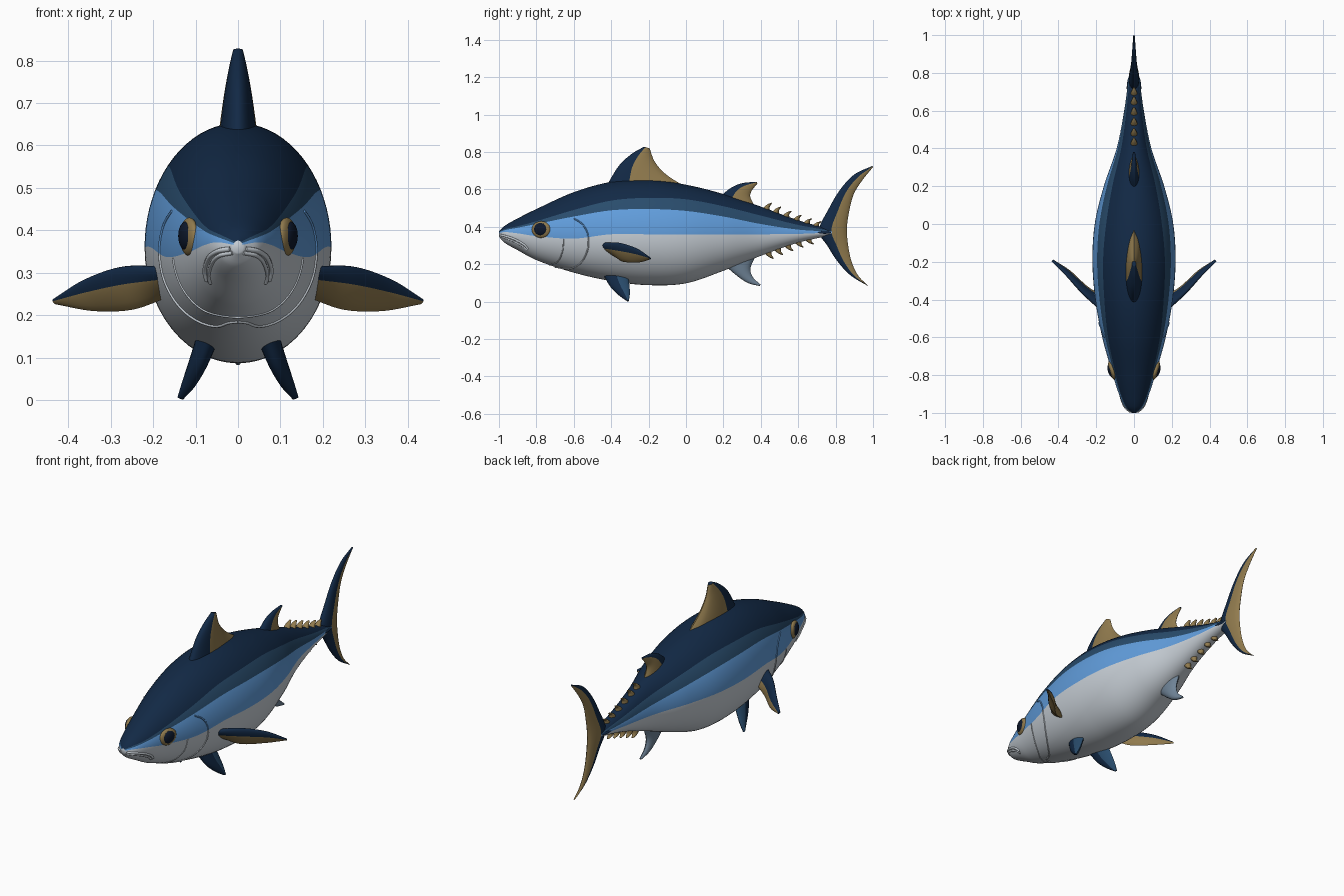
import bpy, bmesh, math
from mathutils import Vector, Matrix

if "Cube" in bpy.data.objects:
    bpy.data.objects.remove(bpy.data.objects["Cube"])


def material(name, r, g, b):
    m = bpy.data.materials.new(name)
    m.diffuse_color = (r, g, b, 1)
    m.use_nodes = True
    m.node_tree.nodes["Principled BSDF"].inputs["Base Color"].default_value = m.diffuse_color
    return m


NAVY = material("navy back", 0.006, 0.022, 0.06)
MID = material("mid blue band", 0.022, 0.072, 0.15)
LIGHT = material("light blue side", 0.12, 0.34, 0.72)
WHITE = material("silver belly", 0.58, 0.63, 0.68)
GOLD = material("gold fin", 0.28, 0.195, 0.075)
GREY = material("grey blue fin", 0.16, 0.23, 0.31)
BLACK = material("pupil dark", 0.004, 0.009, 0.025)

# Body stations: y, top, bottom, widest height, half width, navy / mid / light lower edges
STATIONS = [
    (-1.0, .376, .347, .360, .012, .373, .370, .366),
    (-.97, .405, .315, .360, .048, .388, .382, .372),
    (-.90, .445, .275, .360, .080, .403, .395, .365),
    (-.80, .495, .222, .360, .112, .430, .415, .350),
    (-.60, .585, .155, .360, .168, .490, .455, .337),
    (-.40, .640, .110, .360, .205, .540, .488, .360),
    (-.20, .652, .088, .360, .220, .555, .495, .360),
    (0.00, .625, .098, .360, .208, .547, .485, .360),
    (0.20, .575, .165, .360, .160, .510, .455, .360),
    (0.40, .508, .245, .360, .092, .460, .415, .360),
    (0.60, .435, .315, .365, .052, .410, .385, .362),
    (0.78, .385, .355, .370, .028, .378, .374, .370),
]


def hermite(rows, x):
    """Smooth interpolation of rows whose first entry is the key."""
    n = len(rows)
    i = max(k for k in range(n - 1) if k == 0 or rows[k][0] <= x + 1e-9)
    a, b = rows[i], rows[i + 1]
    p, q = rows[max(i - 1, 0)], rows[min(i + 2, n - 1)]
    h = b[0] - a[0]
    t = (x - a[0]) / h
    out = []
    for k in range(1, len(a)):
        ma = (b[k] - p[k]) / (b[0] - p[0]) * h
        mb = (q[k] - a[k]) / (q[0] - a[0]) * h
        out.append((2*t**3 - 3*t*t + 1) * a[k] + (t**3 - 2*t*t + t) * ma
                   + (3*t*t - 2*t**3) * b[k] + (t**3 - t*t) * mb)
    return out


def surface_x(y, z):
    top, bot, wz, w = hermite(STATIONS, y)[:4]
    t = (z - wz) / ((top - wz) if z > wz else (wz - bot))
    return w * math.sqrt(max(0, 1 - t * t))


def finish(name, bm, mats, mirror=False, angle=50):
    bmesh.ops.recalc_face_normals(bm, faces=bm.faces)
    me = bpy.data.meshes.new(name)
    bm.to_mesh(me)
    bm.free()
    ob = bpy.data.objects.new(name, me)
    bpy.context.collection.objects.link(ob)
    for m in mats:
        me.materials.append(m)
    bpy.ops.object.select_all(action='DESELECT')
    ob.select_set(True)
    bpy.context.view_layer.objects.active = ob
    bpy.ops.object.shade_smooth_by_angle(angle=math.radians(angle))
    if mirror:
        ob.modifiers.new("mirror", 'MIRROR')
    return ob


# Body: full rings whose segments follow the colour bands
bm = bmesh.new()
COUNTS = (10, 3, 6, 14)
bands = [i for i, c in enumerate(COUNTS) for _ in range(c)]
bands += bands[::-1]
rings = []
for r in range(131):
    y = -1 + 1.78 * (r / 130) ** 1.3
    top, bot, wz, w, *edges = hermite(STATIONS, y)
    ang = [math.pi / 2]
    for e in edges:
        t = (e - wz) / ((top - wz) if e > wz else (wz - bot))
        ang.append(math.asin(max(-1, min(1, t))))
    ang.append(-math.pi / 2)
    th = [ang[i] + (ang[i + 1] - ang[i]) * k / c for i, c in enumerate(COUNTS) for k in range(c)]
    th.append(-math.pi / 2)
    half = [(w * math.cos(a), wz + math.sin(a) * ((top - wz) if a > 0 else (wz - bot))) for a in th]
    loop = half + [(-x, z) for x, z in half[-2:0:-1]]
    rings.append([bm.verts.new((x, y, z)) for x, z in loop])
n = len(rings[0])
for A, B in zip(rings, rings[1:]):
    for i in range(n):
        f = bm.faces.new((A[i], A[(i + 1) % n], B[(i + 1) % n], B[i]))
        f.material_index = bands[i]
bm.faces.new(rings[0]).material_index = 3
bm.faces.new(rings[-1])
finish("body", bm, (NAVY, MID, LIGHT, WHITE))


def fin(name, lead, trail, thick, normal, split, mats, mirror=False, steps=24):
    """Lens-section fin lofted from root to tip between two edges."""
    bm = bmesh.new()
    nrm = Vector(normal).normalized()
    rows = [(i, *a, *b, t) for i, (a, b, t) in enumerate(zip(lead, trail, thick))]
    us = [split * (k / 6) ** 2 for k in range(7)] + [split + (1 - split) * k / 7 for k in range(1, 8)]
    sec = [(u, 1) for u in us] + [(u, -1) for u in us[-2:0:-1]]
    m = len(sec)
    loops = []
    for s in range(steps + 1):
        v = hermite(rows, (len(rows) - 1) * s / steps)
        a, b, t = Vector(v[:3]), Vector(v[3:6]), v[6]
        loops.append([bm.verts.new(a.lerp(b, u) + nrm * (side * t * 2.2 * u**.5 * (1 - u)**.7))
                      for u, side in sec])
    for A, B in zip(loops, loops[1:]):
        for i in range(m):
            j = (i + 1) % m
            f = bm.faces.new((A[i], A[j], B[j], B[i]))
            f.material_index = int((sec[i][0] + sec[j][0]) / 2 > split)
    bm.faces.new(loops[0])
    bm.faces.new(loops[-1])
    return finish(name, bm, mats, mirror)


def flat(pts):
    return [(0, y, z) for y, z in pts]


# Fins on the centre line
X = (1, 0, 0)
fin("first_dorsal_fin", flat([(-.43, .61), (-.36, .725), (-.29, .79), (-.225, .828)]),
    flat([(.02, .60), (-.10, .675), (-.165, .745), (-.195, .82)]),
    (.05, .036, .024, .012), X, .27, (NAVY, GOLD))
fin("second_dorsal_fin", flat([(.18, .56), (.24, .608), (.30, .633), (.378, .641)]),
    flat([(.375, .50), (.345, .555), (.35, .59), (.382, .632)]),
    (.03, .022, .014, .006), X, .3, (NAVY, GOLD))
fin("anal_fin", flat([(.20, .20), (.27, .14), (.33, .10), (.395, .083)]),
    flat([(.375, .25), (.345, .18), (.358, .13), (.398, .092)]),
    (.03, .022, .014, .006), X, .3, (GREY, GREY))
fin("tail_fin",
    flat([(.995, .725), (.90, .68), (.825, .60), (.765, .50), (.71, .38),
          (.755, .30), (.81, .215), (.88, .14), (.97, .085)]),
    flat([(1.0, .72), (.94, .645), (.895, .57), (.87, .47), (.86, .385),
          (.867, .30), (.885, .215), (.92, .14), (.975, .083)]),
    (.004, .010, .015, .021, .028, .021, .015, .010, .004), X, .45, (NAVY, GOLD), steps=48)

# Rows of finlets above and below the tail
for side, ys in ((1, (.42, .47, .525, .58, .635, .685)), (-1, (.43, .48, .535, .59, .645))):
    for k, y in enumerate(ys):
        z = hermite(STATIONS, y)[0 if side > 0 else 1]
        s = 1 - .06 * k
        fin("finlet_%s_%d" % ("top" if side > 0 else "bottom", k + 1),
            flat([(y - .02, z - .012 * side), (y + .01, z + .016 * side * s), (y + .036, z + .028 * side * s)]),
            flat([(y + .03, z - .022 * side), (y + .027, z + .004 * side), (y + .039, z + .023 * side * s)]),
            (.02, .014, .005), X, .2, (GOLD, GOLD), steps=6)

# Paired fins
fin("pectoral_fins",
    [(.17, -.45, .315), (.27, -.36, .315), (.36, -.265, .285), (.435, -.195, .238)],
    [(.17, -.38, .24), (.25, -.335, .213), (.34, -.25, .21), (.43, -.19, .226)],
    (.026, .02, .014, .006), (.66, -.75, 0), .42, (NAVY, GOLD), True)
fin("pelvic_fins",
    [(.07, -.44, .14), (.092, -.405, .08), (.113, -.36, .035), (.135, -.315, .003)],
    [(.08, -.31, .14), (.1, -.303, .09), (.12, -.30, .045), (.138, -.305, .005)],
    (.026, .022, .016, .007), (.92, 0, .38), .5, (NAVY, MID), True)


# Eyes and tail keels
def ellipsoids(name, centre, radii, turn, mat):
    bm = bmesh.new()
    mtx = (Matrix.Translation(centre) @ Matrix.Rotation(math.radians(turn), 4, 'Z')
           @ Matrix.Diagonal((*radii, 1)))
    bmesh.ops.create_uvsphere(bm, u_segments=32, v_segments=20, radius=1, matrix=mtx)
    finish(name, bm, (mat,), True)


ex = surface_x(-.775, .385)
ellipsoids("eye_rings", (ex - .003, -.775, .385), (.018, .052, .045), -17, GOLD)
ellipsoids("pupils", (ex + .005, -.778, .387), (.0155, .036, .034), -17, BLACK)
ellipsoids("tail_keels", (.024, .735, .37), (.014, .05, .009), 5, NAVY)


# Mouth and gill cover ridges that follow the body surface
def ridge(name, pts, mat, radius=.004):
    cu = bpy.data.curves.new(name, 'CURVE')
    cu.dimensions = '3D'
    cu.bevel_depth = radius
    cu.bevel_resolution = 2
    cu.use_fill_caps = True
    rows = [(i, y, z) for i, (y, z) in enumerate(pts)]
    sp = cu.splines.new('POLY')
    sp.points.add(30)
    for k, p in enumerate(sp.points):
        y, z = hermite(rows, (len(rows) - 1) * k / 30)
        p.co = (surface_x(max(y, -1), z), y, z, 1)
    cu.materials.append(mat)
    ob = bpy.data.objects.new(name, cu)
    bpy.context.collection.objects.link(ob)
    ob.modifiers.new("mirror", 'MIRROR')


ridge("upper_lip", [(-.995, .356), (-.97, .351), (-.92, .335), (-.87, .308), (-.845, .282)], WHITE, .006)
ridge("lower_lip", [(-.995, .347), (-.965, .339), (-.92, .321), (-.875, .297), (-.85, .276)], WHITE, .005)
ridge("gill_cover_upper", [(-.60, .445), (-.555, .415), (-.53, .375), (-.523, .346)], LIGHT)
ridge("gill_cover_lower", [(-.523, .346), (-.525, .28), (-.56, .21), (-.62, .175), (-.70, .185)], WHITE)
ridge("cheek_line", [(-.655, .335), (-.66, .27), (-.685, .215), (-.73, .195)], WHITE, .003)
